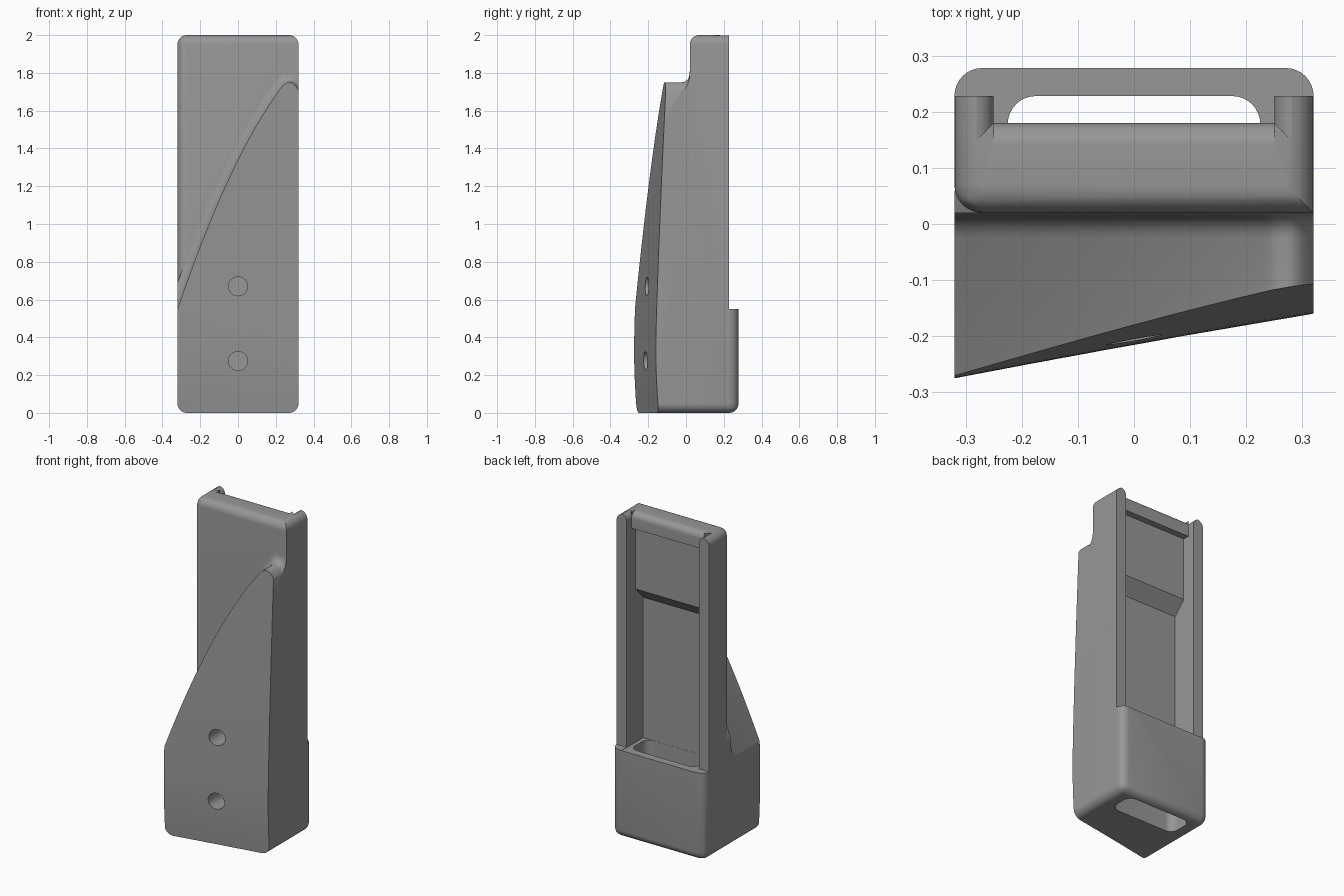
import bpy, bmesh, math

if "Cube" in bpy.data.objects:
    bpy.data.objects.remove(bpy.data.objects["Cube"])

W = 0.32      # half width
R = 0.05      # common edge radius

grey = bpy.data.materials.new("plain grey")
grey.diffuse_color = (0.31, 0.31, 0.31, 1)
grey.use_nodes = True
grey.node_tree.nodes["Principled BSDF"].inputs["Base Color"].default_value = grey.diffuse_color


def finish(bm, name, helper=False):
    bmesh.ops.recalc_face_normals(bm, faces=bm.faces)
    me = bpy.data.meshes.new(name)
    bm.to_mesh(me)
    bm.free()
    ob = bpy.data.objects.new(name, me)
    bpy.context.collection.objects.link(ob)
    me.materials.append(grey)
    ob.hide_render = helper
    if helper:
        ob.hide_set(True)
    return ob


def loft(a, b):
    """Closed solid between two matching rings of points."""
    bm = bmesh.new()
    a, b = ([bm.verts.new(p) for p in ring] for ring in (a, b))
    n = len(a)
    bm.faces.new(a)
    bm.faces.new(b)
    for i in range(n):
        j = (i + 1) % n
        bm.faces.new((a[i], a[j], b[j], b[i]))
    return bm, a, b


def prism(profile, half):
    """Extrude a (y, z) profile along x."""
    return loft(*([(x, y, z) for y, z in profile] for x in (-half, half)))


def cut(ob, cutter):
    m = ob.modifiers.new(cutter.name, 'BOOLEAN')
    m.operation = 'DIFFERENCE'
    m.solver = 'EXACT'
    m.object = cutter


def smooth(ob):
    bpy.ops.object.select_all(action='DESELECT')
    ob.select_set(True)
    bpy.context.view_layer.objects.active = ob
    for m in list(ob.modifiers):
        bpy.ops.object.modifier_apply(modifier=m.name)
    bpy.ops.object.shade_smooth_by_angle(angle=math.radians(30))


# Housing: tall slab with a deeper cup at the bottom
bm, a, b = prism([(0.02, 0), (0.278, 0), (0.278, 0.55),
                  (0.228, 0.55), (0.228, 2), (0.02, 2)], W)
pairs = [(s[i], s[j]) for s in (a, b) for i, j in ((0, 1), (1, 2), (4, 5))]
pairs += [(a[1], b[1]), (a[5], b[5]), (a[5], a[0])]
bmesh.ops.bevel(bm, geom=[bm.edges.get(p) for p in pairs], offset=R - 0.0005,
                offset_type='OFFSET', segments=8, profile=0.5,
                affect='EDGES', clamp_overlap=False)
housing = finish(bm, "housing")

# Stepped pocket in the back, including the rounded top lip
C = 0.04
quarter = [i * math.pi / 16 for i in range(9)]
lip = [(0.14 + C * math.cos(t), 1.96 + C * math.sin(t)) for t in quarter]
bm, _, _ = prism([(0.4, 0.548), (0.065, 0.548), (0.065, 1.425), (0.14, 1.505),
                  (0.14, 1.90), (0.18, 1.90)] + lip + [(0.14, 2.1), (0.4, 2.1)], 0.25)
cut(housing, finish(bm, "pocket_cutter", True))

# Rounded inner rail tips, mitred into the lip
tip = [(0.29 - C * math.cos(t), 1.96 + C * math.sin(t)) for t in quarter]
tip += [(0.29, 2.1), (0.24, 2.1), (0.24, 1.96)]
for side, sx in (("left", -1), ("right", 1)):
    bm, _, _ = loft([(sx * x, 0.43 - x, z) for x, z in tip],
                    [(sx * x, 0.4, z) for x, z in tip])
    cut(housing, finish(bm, side + "_rail_tip_cutter", True))

# Rounded slot through the cup floor
bm, a, b = prism([(0.066, -0.1), (0.228, -0.1), (0.228, 0.7), (0.066, 0.7)], 0.225)
pairs = [(s[i], s[j]) for s in (a, b) for i, j in ((1, 2), (3, 0))]
bmesh.ops.bevel(bm, geom=[bm.edges.get(p) for p in pairs], offset=R,
                segments=8, profile=0.5, affect='EDGES')
cut(housing, finish(bm, "slot_cutter", True))
smooth(housing)


# Front wedge: slanted face under a sweeping upper outline
def top(x):
    u = x + W
    z = 0.55 + 2.935 * u - 1.458 * u * u
    if x > 0.2:
        k = 8 if x < 0.275 else 20
        z = min(z, 1.75 - k * (x - 0.275) ** 2)
    return z


def bottom(x):
    d = max(0, abs(x) - (W - R))
    return R - math.sqrt(max(0, R * R - d * d))


def front(x, z):
    lean = (0.015 * ((0.35 - z) / 0.35) ** 2 if z < 0.35
            else 0.055 * ((z - 0.35) / 1.4) ** 1.25)
    return -0.275 + 0.115 * (x + W) / (2 * W) + 0.002 * (1 - (x / W) ** 2) + lean


corner = [W - R + R * math.sin(t) for t in quarter]
xs = [-c for c in reversed(corner)] + [-0.27 + 0.54 * i / 36 for i in range(1, 36)] + corner
FIL = 0.045
bm = bmesh.new()
rings = []
for x in xs:
    zt, zb = top(x), bottom(x)
    x0, x1 = max(x - 0.004, -W), min(x + 0.004, W)
    grow = math.hypot(1, (top(x1) - top(x0)) / (x1 - x0))
    ring = []
    for i in range(21):
        z = zb + (zt - zb) * i / 20
        ring.append((x, front(x, z), z))
    for i in range(7):
        t = i * math.pi / 12
        ring.append((x, 0.02 - FIL + FIL * math.sin(t),
                     zt + FIL * (1 - math.cos(t)) * grow))
    ring += [(x, 0.06, ring[-1][2]), (x, 0.06, zb)]
    rings.append([bm.verts.new(p) for p in ring])
for r, s in zip(rings, rings[1:]):
    for i in range(len(r)):
        j = (i + 1) % len(r)
        bm.faces.new((r[i], r[j], s[j], s[i]))
bm.faces.new(rings[0])
bm.faces.new(rings[-1])
wedge = finish(bm, "front_wedge")

# Two blind screw holes in the slanted face
for i, z in enumerate((0.275, 0.67)):
    ang = [k * math.pi / 20 for k in range(40)]
    bm, _, _ = loft(*([(R * math.cos(t), y, z + R * math.sin(t)) for t in ang]
                      for y in (-0.4, -0.02)))
    cut(wedge, finish(bm, "hole_cutter_%d" % (i + 1), True))
smooth(wedge)
